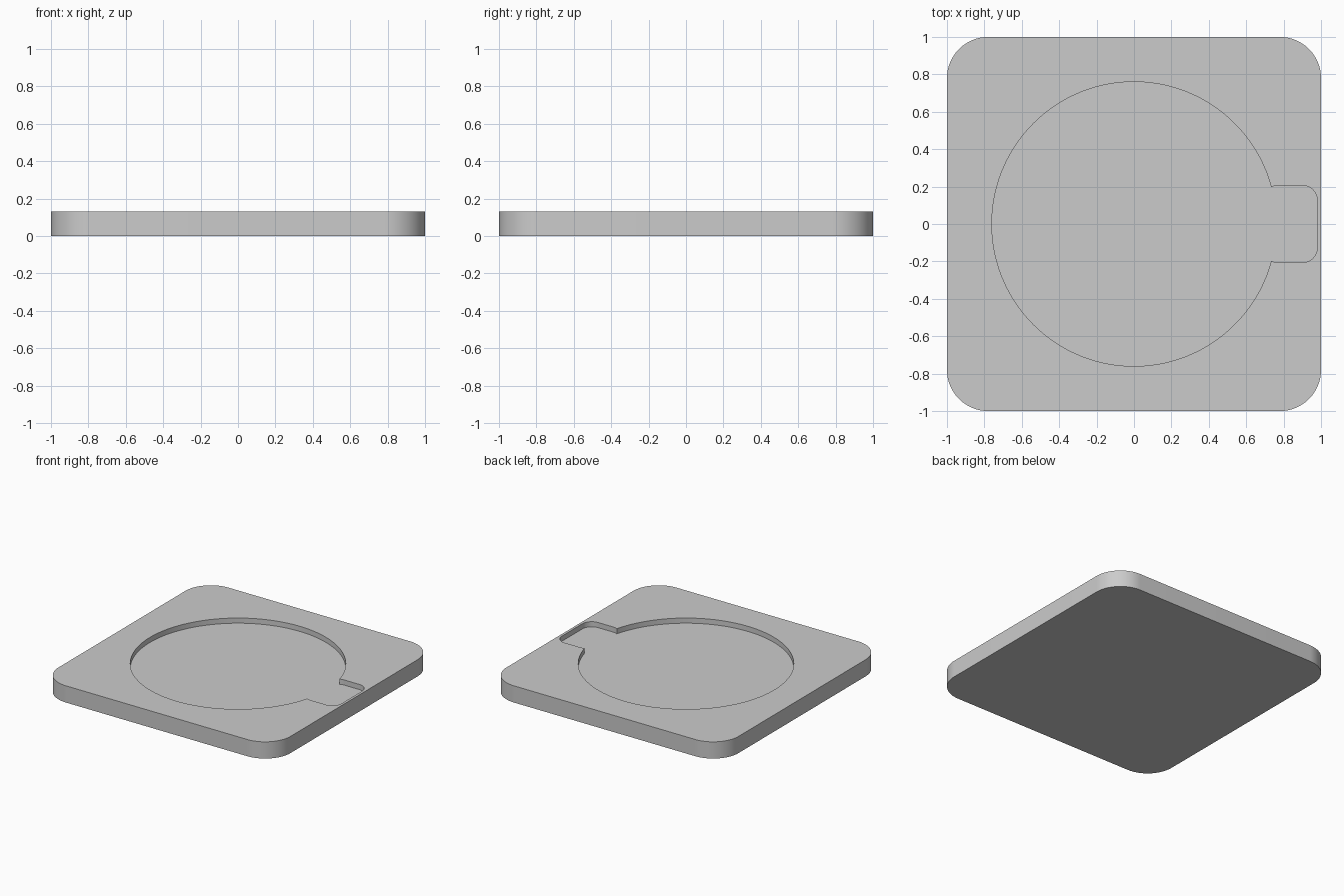
import bpy, bmesh
from math import cos, sin, pi, atan2, hypot

cube = bpy.data.objects.get("Cube")
if cube:
    bpy.data.objects.remove(cube, do_unlink=True)

HEIGHT = 0.13
FLOOR = 0.09
RADIUS = 0.76

grey = bpy.data.materials.new("plain grey")
grey.use_nodes = True
colour = (0.6, 0.6, 0.6, 1)
grey.diffuse_color = colour
grey.node_tree.nodes["Principled BSDF"].inputs["Base Color"].default_value = colour


def rounded_rect(x0, x1, y0, y1, r, steps):
    """Counter-clockwise outline starting at the lower left corner."""
    centres = [(x0 + r, y0 + r), (x1 - r, y0 + r), (x1 - r, y1 - r), (x0 + r, y1 - r)]
    points = []
    for i, (cx, cy) in enumerate(centres):
        for s in range(steps + 1):
            a = pi + (i + s / steps) * pi / 2
            points.append((cx + r * cos(a), cy + r * sin(a)))
    return points


def prism(name, outline, z0, z1):
    """Extrude a closed outline between two heights."""
    bm = bmesh.new()
    base = bm.faces.new([bm.verts.new((x, y, z0)) for x, y in outline])
    top = bmesh.ops.extrude_face_region(bm, geom=[base])["geom"]
    verts = [v for v in top if isinstance(v, bmesh.types.BMVert)]
    bmesh.ops.translate(bm, verts=verts, vec=(0, 0, z1 - z0))
    bmesh.ops.recalc_face_normals(bm, faces=bm.faces)
    mesh = bpy.data.meshes.new(name)
    bm.to_mesh(mesh)
    bm.free()
    mesh.materials.append(grey)
    obj = bpy.data.objects.new(name, mesh)
    bpy.context.collection.objects.link(obj)
    return obj


# Square plate with rounded corners
plate = prism("coaster_plate", rounded_rect(-1, 1, -1, 1, 0.22, 24), 0, HEIGHT)

# Recess outline: round well joined to a finger notch on the left side
notch = [p for p in rounded_rect(0.69, 0.98, -0.206, 0.206, 0.08, 24)
         if hypot(*p) > RADIUS]
start = atan2(notch[-1][1], notch[-1][0])
arc = 160
well = [(RADIUS * cos(a), RADIUS * sin(a))
        for a in (start + (2 * pi - 2 * start) * i / arc for i in range(arc + 1))]
cutter = prism("recess_cutter", notch + well, FLOOR, HEIGHT + 0.1)
cutter.hide_render = True

# Cut the recess and bake it into the plate
cut = plate.modifiers.new("recess", 'BOOLEAN')
cut.operation = 'DIFFERENCE'
cut.solver = 'EXACT'
cut.object = cutter
bpy.ops.object.select_all(action='DESELECT')
plate.select_set(True)
bpy.context.view_layer.objects.active = plate
bpy.ops.object.modifier_apply(modifier=cut.name)
bpy.data.objects.remove(cutter, do_unlink=True)
bpy.ops.object.shade_smooth_by_angle(angle=pi / 6)
